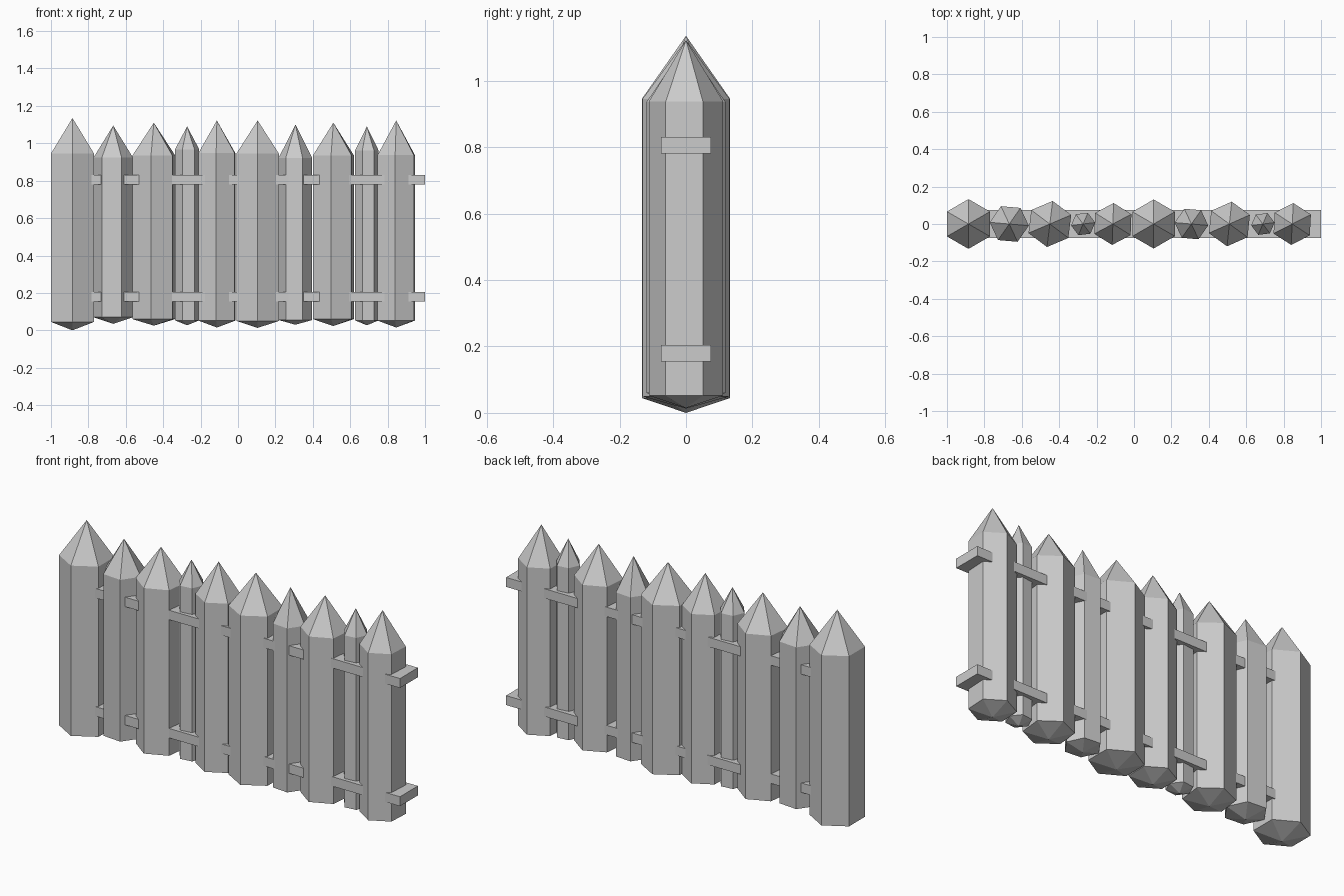
import bpy, bmesh
from math import cos, sin, pi, radians

if "Cube" in bpy.data.objects:
    bpy.data.objects.remove(bpy.data.objects["Cube"], do_unlink=True)

grey = bpy.data.materials.new("plain grey")
grey.use_nodes = True
COLOUR = (0.6, 0.6, 0.6, 1)
grey.diffuse_color = COLOUR
grey.node_tree.nodes["Principled BSDF"].inputs["Base Color"].default_value = COLOUR


def finish(name, bm):
    bmesh.ops.recalc_face_normals(bm, faces=bm.faces)
    mesh = bpy.data.meshes.new(name)
    bm.to_mesh(mesh)
    bm.free()
    mesh.materials.append(grey)
    bpy.context.collection.objects.link(bpy.data.objects.new(name, mesh))


def post(name, x, radius, turn, tip, foot, shoulder, peak):
    """Six-sided log with a pointed top and a shallow pointed foot."""
    bm = bmesh.new()
    angles = [radians(turn) + i * pi / 3 for i in range(6)]
    low, high = [[bm.verts.new((x + radius * cos(a), radius * sin(a), z)) for a in angles]
                 for z in (foot, shoulder)]
    bottom, top = bm.verts.new((x, 0, tip)), bm.verts.new((x, 0, peak))
    for i in range(6):
        j = (i + 1) % 6
        bm.faces.new((low[i], low[j], high[j], high[i]))
        bm.faces.new((high[i], high[j], top))
        bm.faces.new((low[j], low[i], bottom))
    finish(name, bm)


def rail(name, x0, x1, half_depth, z0, z1):
    bm = bmesh.new()
    bmesh.ops.create_cube(bm, size=1)
    for v in bm.verts:
        v.co = (x1 if v.co.x > 0 else x0,
                half_depth if v.co.y > 0 else -half_depth,
                z1 if v.co.z > 0 else z0)
    finish(name, bm)


# Posts: x, radius, turn, foot tip, foot edge, shoulder, peak
posts = [
    (-0.885, 0.133, 90, 0.0, 0.045, 0.945, 1.135),
    (-0.667, 0.105, -5, 0.035, 0.07, 0.925, 1.095),
    (-0.45, 0.124, 83, 0.025, 0.06, 0.935, 1.11),
    (-0.272, 0.065, 7, 0.027, 0.053, 0.968, 1.09),
    (-0.113, 0.112, 88, 0.015, 0.052, 0.947, 1.122),
    (0.105, 0.131, 90, 0.013, 0.05, 0.945, 1.122),
    (0.307, 0.09, -5, 0.03, 0.055, 0.922, 1.1),
    (0.51, 0.12, 84, 0.023, 0.06, 0.935, 1.11),
    (0.689, 0.063, 7, 0.027, 0.053, 0.962, 1.09),
    (0.846, 0.112, 87, 0.015, 0.052, 0.937, 1.122),
]
for number, shape in enumerate(posts, 1):
    post(f"post_{number}", *shape)

# Two rails running through the posts
rail("lower_rail", -0.9, 1.0, 0.075, 0.155, 0.205)
rail("upper_rail", -0.9, 1.0, 0.075, 0.78, 0.83)
